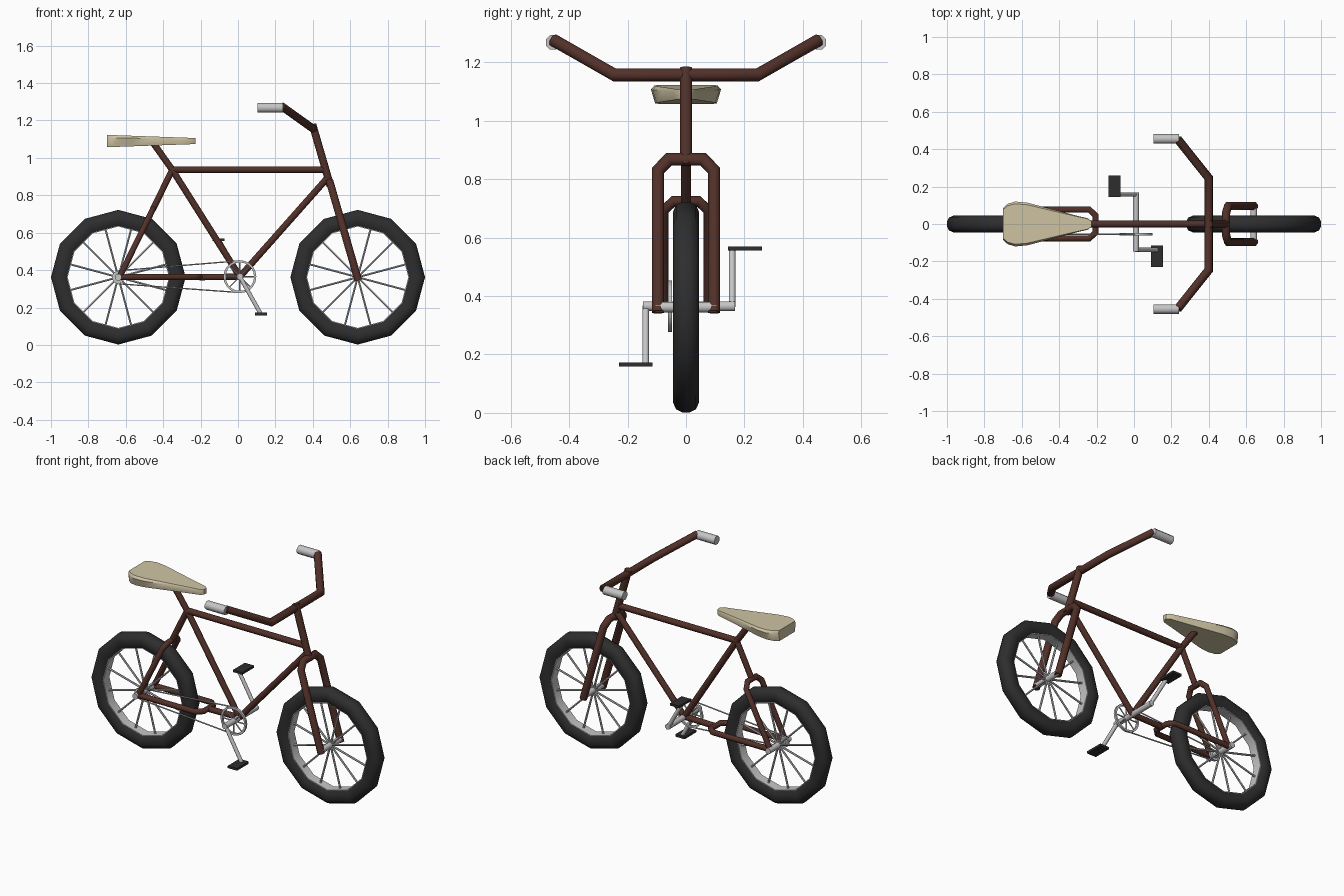
import bpy, bmesh, math
from mathutils import Vector

if "Cube" in bpy.data.objects:
    bpy.data.objects.remove(bpy.data.objects["Cube"])


def material(name, rgb):
    m = bpy.data.materials.new(name)
    m.diffuse_color = (*rgb, 1)
    m.use_nodes = True
    m.node_tree.nodes["Principled BSDF"].inputs["Base Color"].default_value = m.diffuse_color
    return m


BROWN = material("brown paint", (0.085, 0.03, 0.022))
BLACK = material("black rubber", (0.027, 0.027, 0.027))
METAL = material("light metal", (0.56, 0.56, 0.56))
CREAM = material("cream leather", (0.62, 0.55, 0.37))


def finish(name, bm, mat, angle=40):
    bmesh.ops.recalc_face_normals(bm, faces=bm.faces)
    me = bpy.data.meshes.new(name)
    bm.to_mesh(me)
    bm.free()
    me.materials.append(mat)
    ob = bpy.data.objects.new(name, me)
    bpy.context.collection.objects.link(ob)
    if angle:
        bpy.ops.object.select_all(action='DESELECT')
        ob.select_set(True)
        bpy.context.view_layer.objects.active = ob
        bpy.ops.object.shade_smooth_by_angle(angle=math.radians(angle))
    return ob


def add_tube(bm, pts, r, sides=8):
    """Sweep a ring along a path in one plane, with mitred corners."""
    pts = [Vector(p) for p in pts]
    d = (pts[1] - pts[0]).normalized()
    up = Vector((0, 1, 0)) if abs(d.y) < 0.9 else Vector((0, 0, 1))
    u = d.cross(up).normalized()
    v = d.cross(u)
    ring0 = [pts[0] + r * (u * math.cos(a) + v * math.sin(a))
             for a in (2 * math.pi * (i + 0.5) / sides for i in range(sides))]
    rings = [ring0]
    for i in range(1, len(pts)):
        d = (pts[i] - pts[i - 1]).normalized()
        n = d
        if i < len(pts) - 1:
            n = (d + (pts[i + 1] - pts[i]).normalized()).normalized()
        # slide each ring point along the segment onto the mitre plane
        rings.append([p + d * ((pts[i] - p).dot(n) / d.dot(n)) for p in rings[-1]])
    vs = [[bm.verts.new(p) for p in ring] for ring in rings]
    for a, b in zip(vs, vs[1:]):
        for i in range(sides):
            j = (i + 1) % sides
            bm.faces.new((a[i], a[j], b[j], b[i]))
    bm.faces.new(vs[0])
    bm.faces.new(vs[-1])


def tube(name, pts, r, mat, sides=8):
    bm = bmesh.new()
    add_tube(bm, pts, r, sides)
    return finish(name, bm, mat, 50)


def lathe(name, profile, centre, mat, steps=12):
    """Spin a closed (radius, y) profile about the y axis."""
    bm = bmesh.new()
    rings = []
    for k in range(steps):
        a = 2 * math.pi * k / steps
        rings.append([bm.verts.new((centre[0] + r * math.sin(a), centre[1] + y,
                                    centre[2] + r * math.cos(a))) for r, y in profile])
    n = len(profile)
    for k in range(steps):
        a, b = rings[k], rings[(k + 1) % steps]
        for i in range(n):
            j = (i + 1) % n
            bm.faces.new((a[i], a[j], b[j], b[i]))
    return finish(name, bm, mat)


def box(name, centre, size, mat):
    bm = bmesh.new()
    bmesh.ops.create_cube(bm, size=1)
    for v in bm.verts:
        v.co = Vector(c + s * p for c, s, p in zip(centre, size, v.co))
    return finish(name, bm, mat, 0)


# Wheels
AZ = 0.362
TYRE = [(0.275, -0.03), (0.295, -0.042), (0.325, -0.045), (0.35, -0.034), (0.36, -0.014),
        (0.36, 0.014), (0.35, 0.034), (0.325, 0.045), (0.295, 0.042), (0.275, 0.03)]
RIM = [(0.271, -0.03), (0.285, -0.03), (0.285, 0.03), (0.271, 0.03)]
for side, x in (("rear", -0.64), ("front", 0.64)):
    c = Vector((x, 0, AZ))
    lathe(side + "_tyre", TYRE, c, BLACK)
    lathe(side + "_rim", RIM, c, METAL)
    bm = bmesh.new()
    for k in range(12):
        a = math.radians(15 + 30 * k)
        add_tube(bm, [c, c + 0.272 * Vector((math.sin(a), 0, math.cos(a)))], 0.006, 6)
    finish(side + "_spokes", bm, METAL)
    tube(side + "_axle", [(x, -0.105, AZ), (x, 0.105, AZ)], 0.019, METAL)


# Forked stays: a U shape lying along the line from axle to crown
def fork(name, axle, crown, half, inner, drop, r):
    axle, crown = Vector(axle), Vector(crown)
    low = crown + (axle - crown).normalized() * drop
    path = [axle + Vector((0, -half, 0)), low + Vector((0, -half, 0)),
            crown + Vector((0, -inner, 0)), crown + Vector((0, inner, 0)),
            low + Vector((0, half, 0)), axle + Vector((0, half, 0))]
    # sweep needs a start direction inside the path plane
    tube(name, path, r, BROWN)


fork("front_fork", (0.643, 0, 0.345), (0.492, 0, 0.868), 0.096, 0.058, 0.04, 0.022)
fork("seat_stay_fork", (-0.635, 0, 0.36), (-0.455, 0, 0.725), 0.076, 0.042, 0.035, 0.017)
fork("chain_stay_fork", (-0.635, 0, AZ), (-0.205, 0, AZ + 0.002), 0.078, 0.045, 0.035, 0.017)

# Frame tubes
HUB = Vector((0.01, 0, 0.365))
tube("seat_stay_tube", [(-0.455, 0, 0.725), (-0.352, 0, 0.935)], 0.018, BROWN)
tube("chain_stay_tube", [(-0.205, 0, AZ), HUB], 0.018, BROWN)
tube("top_tube", [(-0.352, 0, 0.937), (0.47, 0, 0.937)], 0.019, BROWN)
tube("down_tube", [(0.48, 0, 0.895), HUB], 0.019, BROWN)
tube("seat_tube", [(-0.45, 0, 1.075), (-0.352, 0, 0.937), HUB], 0.019, BROWN)
tube("steering_tube", [(0.398, 0, 1.18), (0.494, 0, 0.85)], 0.022, BROWN)

# Handlebar and grips
bar = [(0.235, -0.452, 1.275), (0.4, -0.245, 1.157)]
bar += [(x, -y, z) for x, y, z in reversed(bar)]
tube("handlebar", bar, 0.023, BROWN)
for s, label in ((-1, "right"), (1, "left")):
    tube(label + "_grip", [(0.105, s * 0.455, 1.268), (0.24, s * 0.455, 1.268)], 0.027, METAL)

# Chainring, sprocket and chain
CY = -0.055
lathe("chainring", [(0.076, -0.007), (0.088, -0.007), (0.088, 0.007), (0.076, 0.007)],
      HUB + Vector((0, CY, 0)), METAL, 20)
bm = bmesh.new()
for k in range(8):
    a = math.pi * k / 4
    c = HUB + Vector((0, CY, 0))
    add_tube(bm, [c, c + 0.079 * Vector((math.sin(a), 0, math.cos(a)))], 0.004, 6)
finish("chainring_spokes", bm, METAL)
tube("rear_sprocket", [(-0.64, CY - 0.006, AZ), (-0.64, CY + 0.006, AZ)], 0.034, METAL, 12)
bm = bmesh.new()
for s in (-1, 1):
    add_tube(bm, [(-0.64, CY, AZ + s * 0.035), (0.01, CY, 0.365 + s * 0.085)], 0.004, 6)
finish("chain", bm, METAL)

# Cranks and pedals
tube("crank_axle", [(0.01, -0.148, 0.365), (0.01, 0.168, 0.365)], 0.018, METAL)
for label, y, ex, ez, py in (("right", -0.138, 0.122, 0.165, -0.172),
                             ("left", 0.158, -0.103, 0.562, 0.202)):
    tube(label + "_crank", [(0.01, y, 0.365), (ex, y, ez)], 0.012, METAL)
    box(label + "_pedal", (ex, py, ez), (0.064, 0.116, 0.014), BLACK)

# Seat: tapered outline with a thinner nose
half = [(-0.7, 0.085), (-0.675, 0.108), (-0.635, 0.12), (-0.57, 0.114), (-0.45, 0.082),
        (-0.3, 0.043), (-0.245, 0.03), (-0.227, 0.014)]
outline = half + [(x, -y) for x, y in reversed(half)]
bm = bmesh.new()
rows = []
for s, narrow in ((1, 0.9), (0.55, 1.0), (-1, 0.88)):
    row = []
    for x, y in outline:
        t = (x + 0.7) / 0.475
        row.append(bm.verts.new((x, y * narrow, 1.09 + s * (0.033 - 0.017 * t))))
    rows.append(row)
for a, b in zip(rows, rows[1:]):
    for i in range(len(outline)):
        j = (i + 1) % len(outline)
        bm.faces.new((a[i], a[j], b[j], b[i]))
bm.faces.new(rows[0])
bm.faces.new(rows[-1])
finish("seat", bm, CREAM, 45)
